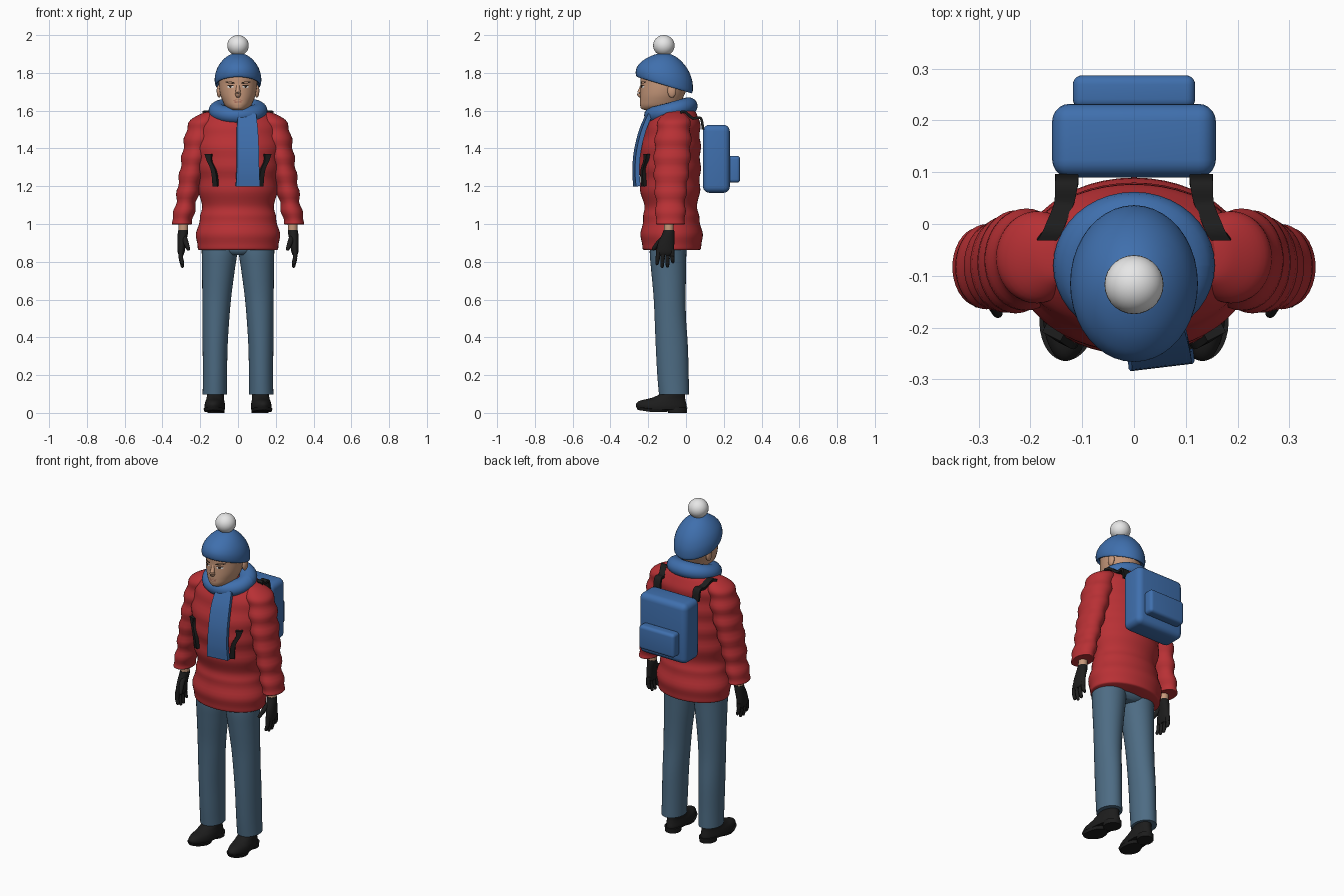
import bpy, bmesh, math
from mathutils import Vector, Matrix
from mathutils.bvhtree import BVHTree

if "Cube" in bpy.data.objects:
    bpy.data.objects.remove(bpy.data.objects["Cube"], do_unlink=True)


def material(name, rgb):
    m = bpy.data.materials.new(name)
    m.use_nodes = True
    m.diffuse_color = (*rgb, 1)
    m.node_tree.nodes["Principled BSDF"].inputs["Base Color"].default_value = (*rgb, 1)
    return m


RED = material("jacket red", (0.48, 0.03, 0.035))
BLUE = material("knit blue", (0.05, 0.16, 0.42))
DENIM = material("denim", (0.075, 0.15, 0.23))
BLACK = material("black", (0.012, 0.012, 0.012))
WHITE = material("white", (0.8, 0.8, 0.8))
SKIN = material("skin", (0.58, 0.32, 0.2))
LIP = material("lip", (0.4, 0.16, 0.11))
BROWN = material("dark brown", (0.03, 0.018, 0.012))
parts = []


def finish(name, bm, mat, solid=True):
    if solid:
        bmesh.ops.recalc_face_normals(bm, faces=bm.faces)
    mesh = bpy.data.meshes.new(name)
    bm.to_mesh(mesh)
    bm.free()
    mesh.materials.append(mat)
    ob = bpy.data.objects.new(name, mesh)
    bpy.context.collection.objects.link(ob)
    parts.append(ob)
    return ob


def smooth_keys(keys, steps):
    """Catmull-Rom interpolation through rows of numbers."""
    out = []
    for i in range(len(keys) - 1):
        rows = (keys[max(i - 1, 0)], keys[i], keys[i + 1], keys[min(i + 2, len(keys) - 1)])
        for k in range(steps):
            t = k / steps
            out.append([b + 0.5 * t * (c - a + t * (2*a - 5*b + 4*c - d + t * (3*(b - c) + d - a)))
                        for a, b, c, d in zip(*rows)])
    return out + [list(keys[-1])]


def skin(name, rings, mat):
    bm = bmesh.new()
    rows = [[bm.verts.new(p) for p in r] for r in rings]
    n = len(rows[0])
    for a, b in zip(rows, rows[1:]):
        for j in range(n):
            k = (j + 1) % n
            bm.faces.new((a[j], a[k], b[k], b[j]))
    bm.faces.new(rows[0])
    bm.faces.new(rows[-1])
    return finish(name, bm, mat)


def loft(name, keys, mat, side=1, steps=5, n=36, puff=0, period=0.1, warp=None):
    """Stack of ellipses; each key is z, centre x, centre y, radius x, radius y."""
    rings = []
    for z, cx, cy, rx, ry in smooth_keys(keys, steps):
        swell = puff * math.sin(math.tau * z / period)
        ring = []
        for j in range(n):
            a = math.tau * j / n
            p = Vector((cx + (rx + swell) * math.cos(a), cy + (ry + swell) * math.sin(a), z))
            p = warp(p) if warp else p
            ring.append((p.x * side, p.y, p.z))
        rings.append(ring)
    return skin(name, rings, mat)


def tube(name, pts, mat, side=1, n=12):
    """Round-ended tube; each point is x, y, z, radius."""
    path = smooth_keys(pts, 4)
    pos = [Vector((p[0] * side, p[1], p[2])) for p in path]
    rings = []
    for i, c in enumerate(pos):
        t = (pos[min(i + 1, len(pos) - 1)] - pos[max(i - 1, 0)]).normalized()
        q = t.to_track_quat('Z', 'Y')
        r = path[i][3]
        circle = [q @ Vector((math.cos(math.tau*j/n), math.sin(math.tau*j/n), 0)) for j in range(n)]
        rings.append([c + v * r for v in circle])
        if i == len(pos) - 1:
            rings += [[c + v * r * f + t * r * h for v in circle] for f, h in ((0.75, 0.6), (0.3, 0.9))]
    return skin(name, rings, mat)


def ribbon(name, pts, mat, side=1, thick=0.012, across=(1, 0, 0)):
    """Flat band; each point is x, y, z, half width."""
    path = smooth_keys(pts, 5)
    pos = [Vector(p[:3]) for p in path]
    s = Vector(across).normalized()
    rings = []
    for i, c in enumerate(pos):
        t = pos[min(i + 1, len(pos) - 1)] - pos[max(i - 1, 0)]
        nrm = t.cross(s).normalized() * thick / 2
        w = s * path[i][3]
        corners = (c + w + nrm, c - w + nrm, c - w - nrm, c + w - nrm)
        rings.append([(p.x * side, p.y, p.z) for p in corners])
    return skin(name, rings, mat)


def ball(name, loc, size, mat):
    bm = bmesh.new()
    bmesh.ops.create_uvsphere(bm, u_segments=28, v_segments=18, radius=1,
                              matrix=Matrix.Translation(loc) @ Matrix.Diagonal((*size, 1)))
    return finish(name, bm, mat)


def rounded_box(name, loc, size, radius, mat):
    bm = bmesh.new()
    bmesh.ops.create_cube(bm, matrix=Matrix.Translation(loc) @ Matrix.Diagonal((*size, 1)))
    bmesh.ops.bevel(bm, geom=bm.edges[:], offset=radius, segments=5, profile=0.5, affect='EDGES')
    return finish(name, bm, mat)


def surface(ob):
    return BVHTree.FromPolygons([v.co for v in ob.data.vertices],
                                [p.vertices[:] for p in ob.data.polygons])


def patch(name, tree, x, z, rx, rz, mat, lift=0.002, tilt=0):
    """Thin oval laid on the front of a surface."""
    bm = bmesh.new()
    ring = []
    for j in range(16):
        a = math.tau * j / 16
        u, v = rx * math.cos(a), rz * math.sin(a)
        px, pz = x + u, z + v + u * tilt
        hit = tree.ray_cast(Vector((px, -1, pz)), Vector((0, 1, 0)))[0]
        ring.append(bm.verts.new((px, hit.y - lift, pz)))
    bm.faces.new(ring)
    finish(name, bm, mat, solid=False)


# Jacket body
jacket = loft("jacket_body", [
    (0.862, 0, -0.075, 0.205, 0.145), (0.875, 0, -0.075, 0.216, 0.158), (0.94, 0, -0.076, 0.220, 0.162),
    (1.03, 0, -0.078, 0.203, 0.150), (1.08, 0, -0.08, 0.188, 0.137), (1.14, 0, -0.083, 0.203, 0.152),
    (1.25, 0, -0.085, 0.212, 0.160), (1.36, 0, -0.087, 0.222, 0.163), (1.47, 0, -0.075, 0.222, 0.150),
    (1.54, 0, -0.063, 0.205, 0.134), (1.59, 0, -0.058, 0.165, 0.115), (1.62, 0, -0.06, 0.10, 0.085)],
    RED, n=48, puff=0.004, period=0.115)

# Head, with face details
head = loft("head", [
    (1.54, 0, -0.07, 0.065, 0.065), (1.59, 0, -0.085, 0.064, 0.07), (1.606, 0, -0.13, 0.05, 0.098),
    (1.625, 0, -0.136, 0.068, 0.106), (1.655, 0, -0.132, 0.083, 0.111), (1.69, 0, -0.124, 0.095, 0.118),
    (1.74, 0, -0.113, 0.102, 0.127), (1.79, 0, -0.112, 0.10, 0.125), (1.85, 0, -0.112, 0.07, 0.09)], SKIN)
face = surface(head)
tube("nose", [(0, -0.228, 1.745, 0.009), (0, -0.238, 1.715, 0.011), (0, -0.245, 1.69, 0.015),
              (0, -0.238, 1.68, 0.013)], SKIN)
patch("upper_lip", face, 0, 1.654, 0.026, 0.005, LIP)
patch("lower_lip", face, 0, 1.646, 0.021, 0.006, LIP)
for s, label in ((1, "left"), (-1, "right")):
    patch(label + "_eye", face, 0.040 * s, 1.727, 0.017, 0.007, WHITE)
    patch(label + "_iris", face, 0.040 * s, 1.728, 0.007, 0.007, BROWN, 0.004)
    patch(label + "_lash", face, 0.040 * s, 1.734, 0.019, 0.003, BROWN, 0.004)
    patch(label + "_brow", face, 0.042 * s, 1.749, 0.026, 0.006, BROWN, 0.003, 0.12 * s)
    ball(label + "_ear", (0.1 * s, -0.075, 1.705), (0.013, 0.023, 0.036), SKIN)


# Hat, dipping towards the back
def dip(p):
    p.z -= 0.3 * (p.y + 0.115) * min(1, max(0, (1.9 - p.z) / 0.15))
    return p


loft("hat", [(1.745, 0, -0.115, 0.104, 0.13), (1.735, 0, -0.115, 0.117, 0.144), (1.752, 0, -0.115, 0.123, 0.151),
             (1.79, 0, -0.115, 0.121, 0.148), (1.83, 0, -0.117, 0.107, 0.130), (1.868, 0, -0.12, 0.080, 0.095),
             (1.895, 0, -0.12, 0.045, 0.05), (1.905, 0, -0.12, 0.006, 0.006)], BLUE, n=40, warp=dip)
ball("pompom", (0, -0.117, 1.945), (0.057, 0.057, 0.055), WHITE)

# Scarf: tilted loop and hanging end
loop = []
for i in range(41):
    a = math.tau * i / 40
    out = Vector((math.cos(a), math.sin(a), 0))
    centre = Vector((0.106 * out.x, -0.08 + 0.092 * out.y, 1.6 + 0.025 * out.y))
    loop.append([centre + out * 0.05 * math.cos(b) + Vector((0, 0, 0.046 * math.sin(b)))
                 for b in (math.tau * j / 16 for j in range(16))])
skin("scarf_loop", loop, BLUE)
ribbon("scarf_end", [(0.047, -0.195, 1.58, 0.048), (0.049, -0.232, 1.49, 0.056), (0.052, -0.258, 1.38, 0.058),
                     (0.052, -0.265, 1.28, 0.060), (0.052, -0.26, 1.2, 0.064)],
       BLUE, thick=0.024, across=(1, 0.12, 0))

# Backpack
rounded_box("backpack", (0, 0.161, 1.345), (0.316, 0.142, 0.36), 0.034, BLUE)
rounded_box("backpack_pocket", (0, 0.255, 1.29), (0.236, 0.064, 0.142), 0.018, BLUE)

# Hips under the jacket
loft("trouser_seat", [(0.835, 0, -0.092, 0.07, 0.07), (0.865, 0, -0.09, 0.17, 0.092),
                      (0.95, 0, -0.085, 0.18, 0.10)], DENIM)

cloth = surface(jacket)
for s, label in ((1, "left"), (-1, "right")):
    # Quilted sleeve
    loft(label + "_sleeve", [
        (1.0, 0.295, -0.083, 0.040, 0.06), (1.0, 0.297, -0.083, 0.054, 0.077), (1.025, 0.294, -0.083, 0.056, 0.079),
        (1.1, 0.277, -0.082, 0.054, 0.077), (1.2, 0.259, -0.08, 0.060, 0.085), (1.32, 0.236, -0.075, 0.066, 0.094),
        (1.42, 0.215, -0.07, 0.073, 0.095), (1.5, 0.197, -0.066, 0.076, 0.090), (1.55, 0.18, -0.063, 0.068, 0.08),
        (1.585, 0.155, -0.06, 0.042, 0.055), (1.595, 0.14, -0.06, 0.015, 0.02)],
        RED, s, puff=0.005, period=0.095)
    # Wrist and gloved hand
    tube(label + "_wrist", [(0.288, -0.09, 1.06, 0.027), (0.29, -0.091, 0.95, 0.025)], SKIN, s)
    loft(label + "_glove", [(0.968, 0.29, -0.091, 0.026, 0.028), (0.95, 0.292, -0.093, 0.027, 0.032),
                            (0.90, 0.298, -0.105, 0.023, 0.043), (0.855, 0.301, -0.11, 0.019, 0.046),
                            (0.835, 0.301, -0.11, 0.012, 0.038)], BLACK, s, n=20)
    for k, (tip_y, tip_z) in enumerate(((-0.154, 0.79), (-0.126, 0.776), (-0.098, 0.778), (-0.07, 0.8))):
        root_y = -0.145 + 0.024 * k
        tube(label + "_finger_%d" % (k + 1), [(0.301, root_y, 0.865, 0.013), (0.302, (root_y + tip_y) / 2, 0.82, 0.012),
                                              (0.294, tip_y, tip_z, 0.009)], BLACK, s, 10)
    tube(label + "_thumb", [(0.288, -0.105, 0.935, 0.016), (0.275, -0.145, 0.9, 0.014),
                            (0.263, -0.172, 0.868, 0.01)], BLACK, s, 10)
    # Trouser leg
    loft(label + "_trouser_leg", [
        (0.097, 0.123, -0.063, 0.064, 0.080), (0.2, 0.122, -0.069, 0.064, 0.083), (0.35, 0.121, -0.075, 0.066, 0.085),
        (0.5, 0.117, -0.083, 0.071, 0.083), (0.62, 0.112, -0.087, 0.077, 0.085), (0.75, 0.104, -0.092, 0.086, 0.092),
        (0.85, 0.098, -0.095, 0.094, 0.097), (0.93, 0.098, -0.09, 0.094, 0.097)], DENIM, s)

    # Shoe with sole and heel, toes turned out a little
    def turn_out(p):
        d = p - Vector((0.118, -0.06, 0))
        lift = 0.012 * max(0, (-d.y - 0.12) / 0.08)
        return Vector((0.118 + d.x - 0.07 * d.y, p.y, p.z + lift))

    loft(label + "_shoe", [
        (0.018, 0.118, -0.13, 0.052, 0.132), (0.035, 0.118, -0.13, 0.054, 0.134), (0.055, 0.118, -0.122, 0.051, 0.122),
        (0.075, 0.118, -0.098, 0.046, 0.094), (0.1, 0.118, -0.072, 0.044, 0.066), (0.13, 0.118, -0.065, 0.04, 0.055)],
        BLACK, s, warp=turn_out)
    loft(label + "_sole", [(0.004, 0.118, -0.178, 0.05, 0.078), (0.02, 0.118, -0.178, 0.056, 0.086)],
         BLACK, s, steps=1, warp=turn_out)
    loft(label + "_heel", [(0, 0.118, -0.045, 0.045, 0.05), (0.028, 0.118, -0.045, 0.047, 0.052)],
         BLACK, s, steps=1, warp=turn_out)

    # Backpack straps over the shoulder and on the chest
    over = [(0.13, 0.09, 1.5, 0.022), (0.13, 0.078, 1.56, 0.022)]
    for x, y in ((0.136, 0.035), (0.152, -0.005), (0.168, -0.03)):
        hit = cloth.ray_cast(Vector((x, y, 2)), Vector((0, 0, -1)))[0]
        over.append((x, y, hit.z + 0.012, 0.019))
    ribbon(label + "_shoulder_strap", over, BLACK, s, 0.014)
    chest = []
    for x, z, w in ((0.155, 1.37, 0.02), (0.15, 1.335, 0.013), (0.127, 1.28, 0.013), (0.118, 1.2, 0.014)):
        hit = cloth.ray_cast(Vector((x, -1, z)), Vector((0, 1, 0)))[0]
        chest.append((x, hit.y - 0.008, z, w))
    ribbon(label + "_chest_strap", chest, BLACK, s, 0.02, (1, 0.5, 0))

# Smooth shading with crisp edges
bpy.ops.object.select_all(action='DESELECT')
for ob in parts:
    ob.select_set(True)
bpy.context.view_layer.objects.active = parts[0]
bpy.ops.object.shade_smooth_by_angle(angle=math.radians(45))
